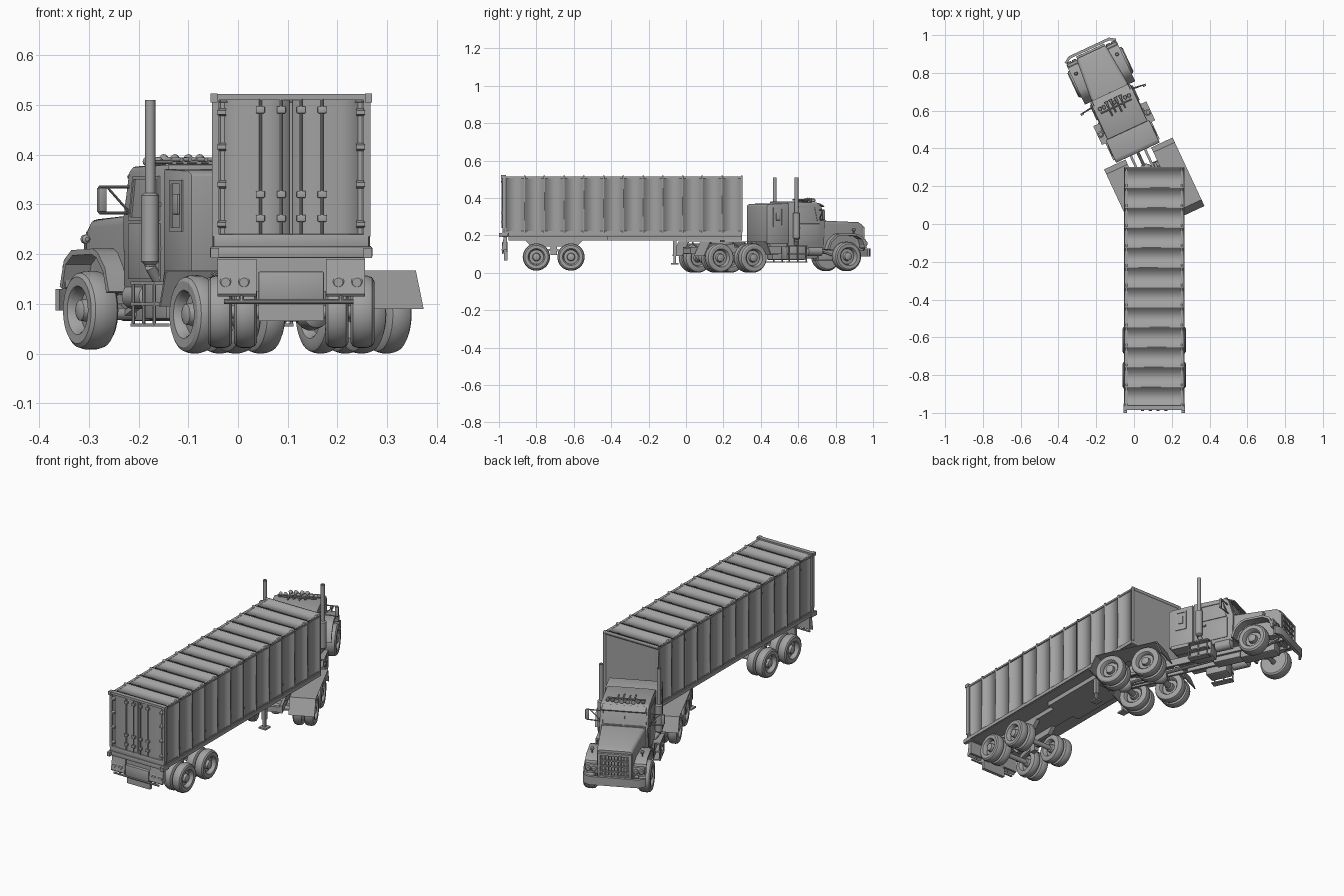
import bpy, bmesh, math
from mathutils import Vector, Matrix

FRAME = Matrix.Identity(4)      # placement of the vehicle being built
GREY = bpy.data.materials.new("dark_grey")
GREY.diffuse_color = (.36, .36, .36, 1)


def emit(name, bm, bevel=0, soft=False):
    if bevel:
        bmesh.ops.bevel(bm, geom=bm.edges[:], offset=bevel, segments=2, affect='EDGES', profile=0.5)
    bmesh.ops.recalc_face_normals(bm, faces=bm.faces[:])
    for e in bm.edges:          # soft: only the end caps keep sharp edges
        e.smooth = not (soft and any(len(f.verts) > 4 for f in e.link_faces))
    bm.transform(FRAME)
    me = bpy.data.meshes.new(name)
    bm.to_mesh(me)
    bm.free()
    me.polygons.foreach_set("use_smooth", [True] * len(me.polygons))
    if not soft:
        me.set_sharp_from_angle(angle=math.radians(35))
    me.materials.append(GREY)
    bpy.context.collection.objects.link(bpy.data.objects.new(name, me))


def loft(name, rings, bevel=0, soft=False):
    """Skin equal-length rings of points and cap both ends."""
    bm = bmesh.new()
    vs = [[bm.verts.new(p) for p in r] for r in rings]
    n = len(rings[0])
    for a, b in zip(vs, vs[1:]):
        for i in range(n):
            bm.faces.new((a[i], a[(i + 1) % n], b[(i + 1) % n], b[i]))
    bm.faces.new(vs[0])
    bm.faces.new(vs[-1])
    emit(name, bm, bevel, soft)


def box(name, x, y, z, bevel=0):
    (x0, x1), (y0, y1), (z0, z1) = sorted(x), y, z
    loft(name, [[(x0, y0, h), (x1, y0, h), (x1, y1, h), (x0, y1, h)] for h in (z0, z1)], bevel)


def side_prism(name, pts, x0, x1, bevel=0, soft=False):
    loft(name, [[(x, y, z) for y, z in pts] for x in (x0, x1)], bevel, soft)


def lathe(name, prof, base, direction, segs=28):
    q = Vector((0, 0, 1)).rotation_difference(Vector(direction))
    ang = [2 * math.pi * i / segs for i in range(segs)]
    loft(name, [[Vector(base) + q @ Vector((r * math.cos(a), r * math.sin(a), t)) for a in ang]
                for r, t in prof])


def tube(name, p, q, r, segs=10):
    d = Vector(q) - Vector(p)
    lathe(name, [(r, 0), (r, d.length)], p, d, segs)


def path(name, pts, r, segs=8):
    for p, q in zip(pts, pts[1:]):
        tube(name, p, q, r, segs)


def arch(name, outer, centre, t, x0, x1):
    """Fender strip: outer profile plus the same profile pulled toward the wheel."""
    inner = [tuple(Vector(p) + (Vector(centre) - Vector(p)).normalized() * t) for p in outer]
    side_prism(name, outer + inner[::-1], x0, x1)


def wheel(name, x, y, z, r, w, s):
    """Tyre, dished rim and hub; s is the outward side."""
    h = w / 2
    prof = [(.56, -h), (.85, -h), (.95, -h * .8), (1, -h * .35), (1, h * .35), (.95, h * .8), (.85, h),
            (.62, h * .97), (.56, h * .75), (.52, h * .1), (.3, h * .15), (.26, h * .8), (.16, h * .95)]
    lathe(name, [(a * r, t) for a, t in prof], (x, y, z), (s, 0, 0), 32)


# ================= TRAILER =================
FRAME = Matrix.Translation((.107, 0, 0))
box("cargo_box", (-.148, .148), (-.972, .30), (.215, .510))
ribs = []                       # stepped outline of panels and ribs: (y, height)
for i in range(13):
    y = -.968 + i * .1055
    ribs += [(y - .004, .514), (y - .004, .521), (y + .004, .521), (y + .004, .514)]
outline = ribs + [(.302, .505), (-.973, .505)]
side_prism("ribbed_roof", outline, -.157, .157, soft=True)
for s in (-1, 1):               # the same outline stood upright makes the side walls
    loft("ribbed_side", [[(s * (h - .363), y, z) for y, h in outline] for z in (.215, .515)], soft=True)
box("deck", (-.154, .154), (-.97, .30), (.195, .222))
for s in (-1, 1):
    box("deck_rail", (s * .148, s * .160), (-.97, .30), (.198, .216))
box("belly_plate", (-.10, .10), (-.42, .30), (.172, .197))
box("rear_belly_plate", (-.06, .06), (-.95, -.42), (.172, .197))

# rear doors, frame and locking hardware
box("rear_sill", (-.163, .163), (-.985, -.95), (.192, .215), .003)
box("door_sill", (-.156, .156), (-.982, -.96), (.212, .24), .002)
box("door_header", (-.158, .158), (-.984, -.962), (.510, .522))
for s in (-1, 1):
    box("door_post", (s * .145, s * .159), (-.982, -.962), (.235, .522))
    # gently dished door leaf
    leaf = [(.003, -.9765), (.05, -.979), (.10, -.9775), (.146, -.970), (.146, -.966), (.003, -.966)]
    loft("door_panel", [[(s * x, y, z) for x, y in leaf] for z in (.24, .51)], soft=True)
    box("dock_bumper", (s * .145, s * .162), (-1.0, -.98), (.192, .212))
    box("corner_casting", (s * .148, s * .162), (-.988, -.965), (.505, .523))
    for z in (.26, .34, .415, .485):
        side_prism("door_hinge", [(-.986, z - .004), (-.986, z + .004), (-.968, z + .009), (-.968, z - .009)], s * .131, s * .148)
    for x in (.02, .062):
        tube("lock_rod", (s * x, -.983, .24), (s * x, -.983, .512), .003, 8)
        for z in (.272, .32, .49):
            box("lock_bracket", (s * x - .009, s * x + .009), (-.989, -.974), (z - .007, z + .007), .002)
    # lamps and mud flaps
    for x in (.095, .132):
        lathe("tail_lamp", [(.016, 0), (.016, .006), (.009, .012)], (s * x, -.972, .143), (0, -1, 0), 16)
    side_prism("mud_flap", [(-.975, .19), (-.968, .19), (-.968, .125), (-.982, .115), (-.986, .12)],
               s * .148, s * .07)
    tube("rear_bar_bracket", (s * .10, -.97, .18), (s * .10, -.98, .105), .005)
box("plate_box", (-.066, .066), (-.984, -.955), (.108, .165), .003)
box("plate_apron", (-.066, .066), (-.972, -.955), (.066, .11))
box("rear_apron", (-.148, .148), (-.968, -.958), (.125, .192))
tube("rear_bar", (-.135, -.98, .105), (.125, -.98, .105), .005)

# trailer running gear
for y in (-.80, -.615):
    tube("trailer_axle", (-.14, y, .084), (.14, y, .084), .013, 14)
    for s in (-1, 1):
        wheel("trailer_outer_wheel", s * .143, y, .084, .073, .048, s)
        wheel("trailer_inner_wheel", s * .092, y, .084, .073, .046, -s)
for s in (-1, 1):
    side_prism("bogie_frame", [(-.86, .175), (-.83, .14), (-.585, .14), (-.55, .175)], s * .04, s * .062)
    side_prism("leaf_spring", [(-.80, .10), (-.71, .135), (-.615, .10), (-.615, .092), (-.71, .122), (-.80, .092)],
               s * .045, s * .06)
    box("bogie_hanger", (s * .04, s * .065), (-.725, -.69), (.095, .17))
    # landing legs
    box("landing_leg", (s * .078, s * .098), (-.07, -.05), (.09, .197))
    box("landing_leg_inner", (s * .081, s * .095), (-.067, -.053), (.05, .10))
    box("landing_foot", (s * .068, s * .108), (-.08, -.04), (.044, .052))
tube("landing_shaft", (-.088, -.06, .15), (.088, -.06, .15), .004)
tube("king_pin", (0, .194, .15), (0, .194, .20), .012)

# ================= TRACTOR (local: +y forward, bumper at y = 0) =================
FRAME = Matrix.Translation((-.24, .937, 0)) @ Matrix.Rotation(math.radians(25), 4, 'Z')
# bumper
plan = [(-.150, -.022), (-.118, 0), (.118, 0), (.150, -.022), (.146, -.032), (.112, -.014), (-.112, -.014), (-.146, -.032)]
loft("bumper", [[(x, y, z) for x, y in plan] for z in (.087, .130)])


def hood_ring(y, w, z0, z1, c):
    half = [(w, z0), (w, z1 - c), (w - .1 * c, z1 - .6 * c), (w - .3 * c, z1 - .3 * c), (w - .6 * c, z1 - .1 * c), (w - c, z1)]
    return [(x, y, z) for x, z in half] + [(-x, y, z) for x, z in half[::-1]]


# hood and grille
loft("hood", [hood_ring(-.275, .108, .125, .279, .018), hood_ring(-.05, .088, .115, .270, .018),
              hood_ring(-.03, .084, .115, .258, .016)])
for s in (-1, 1):
    box("grille_side", (s * .068, s * .082), (-.032, -.018), (.125, .245), .002)
for z in (.125, .238):
    box("grille_rail", (-.08, .08), (-.032, -.018), (z - .005, z + .008), .002)
for i in range(9):
    x = -.06 + i * .015
    box("grille_bar", (x - .002, x + .002), (-.032, -.022), (.13, .236))
for z in (.152, .18, .208):
    box("grille_slat", (-.068, .068), (-.032, -.020), (z - .003, z + .003))

# cab, visor and sleeper
side_prism("cab", [(-.487, .125), (-.272, .125), (-.268, .272), (-.296, .365), (-.315, .376), (-.487, .381)],
           -.117, .117, .006)
side_prism("sun_visor", [(-.30, .368), (-.268, .352), (-.266, .357), (-.30, .374)], -.105, .105)
side_prism("sleeper", [(-.617, .155), (-.485, .155), (-.485, .371), (-.60, .368), (-.617, .36)], -.127, .127, .004)
wx = lambda z: -.268 - (z - .272) * .30 + .002         # windscreen slope
for x in (-.104, 0, .104):
    side_prism("windscreen_post", [(wx(.28), .28), (wx(.28) + .005, .28), (wx(.36) + .005, .36), (wx(.36), .36)],
               x - .004, x + .004)
box("windscreen_sill", (-.108, .108), (-.275, -.262), (.275, .283))
for s in (-1, 1):
    # door window surround, seam, handle
    a, b = s * .115, s * .121
    for y0, y1, z0, z1 in ((-.445, -.305, .268, .275), (-.445, -.325, .35, .357), (-.447, -.44, .268, .357)):
        box("window_frame", (a, b), (y0, y1), (z0, z1))
    side_prism("window_frame_front", [(-.305, .268), (-.312, .268), (-.332, .357), (-.325, .357)], a, b)
    box("door_skin", (a, s * .120), (-.45, -.30), (.15, .262), .001)
    box("door_handle", (a, s * .126), (-.437, -.415), (.235, .243))
    # sleeper hatch and window
    for y in (-.575, -.525):
        box("hatch_side", (s * .125, s * .131), (y - .004, y + .004), (.245, .345))
    for z in (.249, .345):
        box("hatch_rail", (s * .125, s * .131), (-.579, -.521), (z - .004, z + .004))
    box("hatch_vent", (s * .125, s * .132), (-.562, -.538), (.28, .32), .002)
    # exhaust stack and muffler
    sx, sy = s * .138, -.446
    path("exhaust_pipe", [(s * .06, sy + .03, .12), (s * .115, sy + .01, .145), (sx, sy, .175), (sx, sy, .20)], .011, 12)
    lathe("muffler", [(.011, .178), (.018, .185), (.018, .318), (.011, .323)], (sx, sy, 0), (0, 0, 1), 18)
    lathe("exhaust_stack", [(.0105, .32), (.0105, .51), (.008, .51), (.008, .47)], (sx, sy, 0), (0, 0, 1), 16)
    for z in (.21, .30):
        box("stack_bracket", (s * .11, s * .14), (sy - .006, sy + .006), (z - .004, z + .004))
    # mirror on its tube frame
    path("mirror_frame", [(s * .115, -.30, .335), (s * .185, -.305, .335), (s * .185, -.305, .283), (s * .115, -.295, .283)], .003)
    tube("mirror_brace", (s * .117, -.30, .285), (s * .165, -.305, .332), .0025)
    box("mirror", (s * .172, s * .190), (-.314, -.302), (.285, .333), .002)
    # front fender and lamps
    arch("front_fender", [(-.268, .125), (-.25, .172), (-.215, .203), (-.19, .211), (-.09, .208), (-.055, .188), (-.035, .135)],
         (-.145, .088), .012, s * .08, s * .147)
    box("fender_skirt", (s * .075, s * .09), (-.25, -.05), (.12, .19))
    box("headlamp_panel", (s * .082, s * .143), (-.052, -.036), (.132, .178), .003)
    for x in (.10, .128):
        lathe("headlamp", [(.013, 0), (.013, .008), (.008, .012)], (s * x, -.038, .156), (0, 1, 0), 16)
    tube("marker_post", (s * .12, -.10, .205), (s * .12, -.10, .225), .003)
    lathe("marker_lamp", [(.004, -.008), (.009, -.004), (.009, .005), (.004, .01)], (s * .12, -.10, .230), (0, 1, 0), 12)
    wheel("front_wheel", s * .131, -.148, .087, .079, .060, s)
    side_prism("front_spring", [(-.25, .115), (-.148, .085), (-.05, .115), (-.05, .107), (-.148, .073), (-.25, .107)],
               s * .045, s * .06)
    # side tank, steps and rails below the cab
    box("side_tank", (s * .055, s * .128), (-.50, -.385), (.068, .145), .008)
    for z in (.057, .10, .142):
        box("step", (s * .12, s * .155), (-.50, -.39), (z - .003, z + .003))
    for y in (-.495, -.445, -.395):
        tube("step_rail", (s * .152, y, .055), (s * .152, y, .145), .004, 8)
    lathe("air_tank", [(.012, 0), (.026, .008), (.026, .09), (.012, .098)], (s * .10, -.375, .115), (0, 1, 0), 18)
    box("cab_step", (s * .07, s * .135), (-.60, -.50), (.138, .157))
    # chassis rail, rear fender
    box("chassis_rail", (s * .035, s * .048), (-1.03, -.03), (.10, .138))
    arch("rear_fender", [(-.622, .095), (-.650, .167), (-.985, .167), (-1.022, .09)], (-.82, .08), .006, s * .075, s * .200)
    for y in (-.70, -.94):
        tube("fender_bracket", (s * .04, y, .125), (s * .12, y, .162), .004, 8)
    box("rear_spring", (s * .05, s * .064), (-.93, -.70), (.092, .108), .003)
    # rear dual wheels
    for y in (-.72, -.915):
        wheel("drive_outer_wheel", s * .167, y, .079, .0785, .05, s)
        wheel("drive_inner_wheel", s * .112, y, .079, .0785, .048, -s)

# axles, driveline and engine
tube("front_axle", (-.12, -.148, .08), (.12, -.148, .08), .012, 12)
for y in (-.72, -.915):
    tube("drive_axle", (-.16, y, .079), (.16, y, .079), .015, 14)
    lathe("differential", [(.012, -.04), (.03, -.028), (.036, 0), (.03, .02), (.012, .035)], (0, y, .082), (0, 1, 0), 18)
tube("drive_shaft", (0, -.90, .09), (0, -.40, .11), .008)
box("engine_sump", (-.035, .035), (-.27, -.08), (.065, .13), .006)
box("gearbox", (-.03, .03), (-.42, -.27), (.075, .135), .006)
for y in (-.05, -.30, -.60, -.82, -1.02):
    box("chassis_cross", (-.045, .045), (y - .01, y + .01), (.104, .132))

# coupling plate
lathe("coupling_plate", [(.062, .152), (.062, .168)], (0, -.82, 0), (0, 0, 1), 24)
box("coupling_base", (-.048, .048), (-.87, -.77), (.13, .155))

# roof horns and lamps
for i, x in enumerate((-.04, -.015, .015, .04)):
    L = .085 - .012 * (i % 2)
    lathe("horn", [(.004, 0), (.004, L * .6), (.006, L * .85), (.011, L)], (x, -.30 - L, .39), (0, 1, 0), 12)
    box("horn_foot", (x - .004, x + .004), (-.35, -.342), (.374, .392))
for x in (-.085, -.062, 0, .062, .085):
    lathe("roof_lamp", [(.004, -.012), (.009, -.004), (.009, .006), (.005, .01)], (x, -.322, .386), (0, 1, 0), 12)
tube("horn_rail", (-.09, -.346, .385), (.09, -.346, .385), .004, 8)
